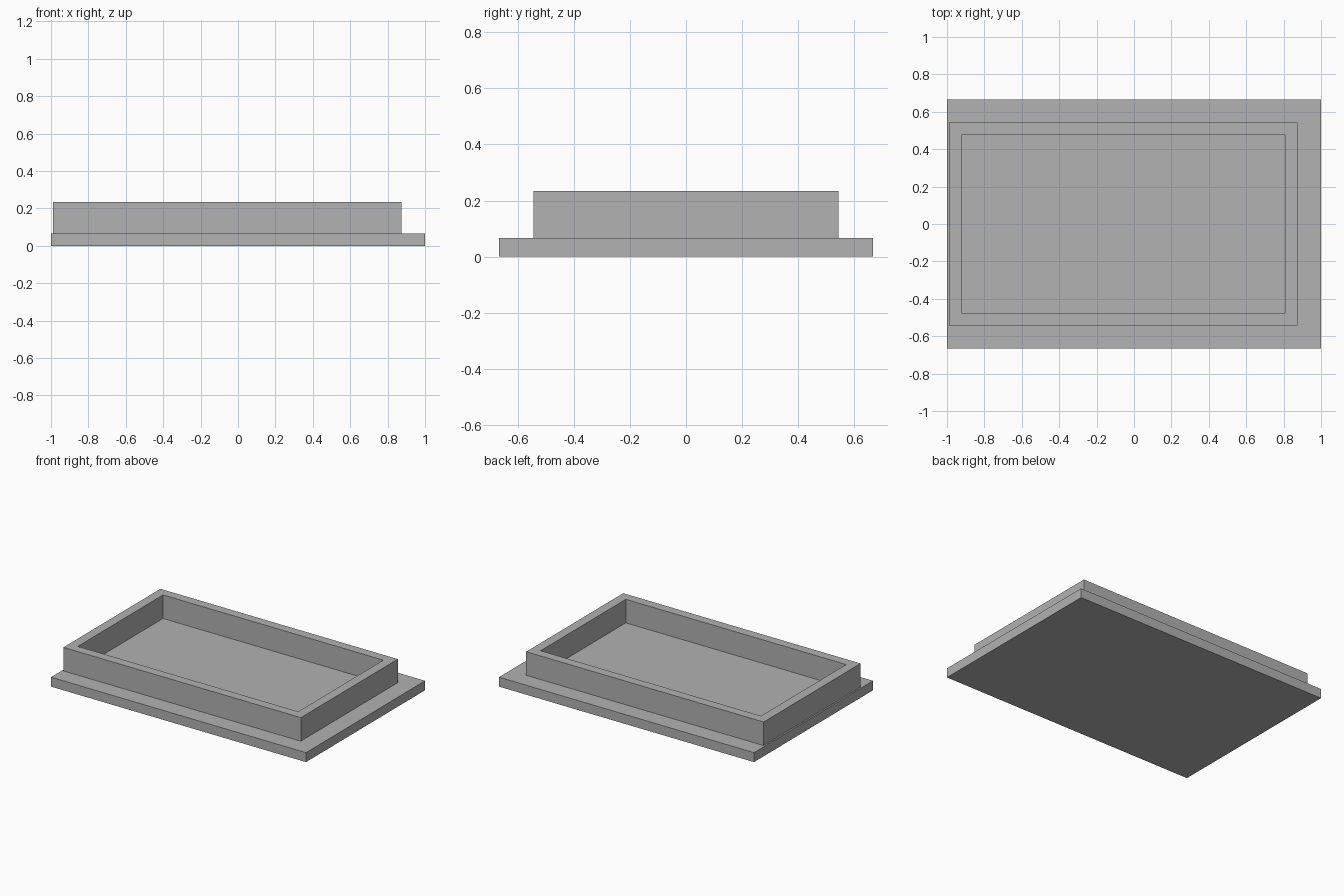
import bpy
import bmesh

default = bpy.data.objects.get("Cube")
if default:
    bpy.data.objects.remove(default, do_unlink=True)

# Single matte grey for the whole model
GREY = (0.445, 0.445, 0.445, 1.0)
grey = bpy.data.materials.new("plain grey")
grey.use_nodes = True
grey.diffuse_color = GREY
grey.node_tree.nodes["Principled BSDF"].inputs["Base Color"].default_value = GREY

SLAB_TOP = 0.067
RIM_TOP = 0.234


def finish(name, bm):
    """Turn a bmesh into a named, coloured object."""
    bmesh.ops.recalc_face_normals(bm, faces=bm.faces)
    mesh = bpy.data.meshes.new(name)
    bm.to_mesh(mesh)
    bm.free()
    mesh.materials.append(grey)
    obj = bpy.data.objects.new(name, mesh)
    bpy.context.collection.objects.link(obj)
    return obj


def rectangle(bm, x0, x1, half_y, z):
    """Four corner vertices of a level rectangle."""
    corners = ((x0, -half_y), (x1, -half_y), (x1, half_y), (x0, half_y))
    return [bm.verts.new((x, y, z)) for x, y in corners]


# Base slab
bm = bmesh.new()
bmesh.ops.create_cube(bm, size=1)
bmesh.ops.scale(bm, vec=(2, 1.333, SLAB_TOP), verts=bm.verts)
bmesh.ops.translate(bm, vec=(0, 0, SLAB_TOP / 2), verts=bm.verts)
finish("base_slab", bm)

# Raised rectangular rim, set towards the right-hand edge of the slab
bm = bmesh.new()
outer = (-0.989, 0.873, 0.543)
inner = (-0.922, 0.806, 0.477)
rings = [rectangle(bm, *outer, SLAB_TOP), rectangle(bm, *outer, RIM_TOP),
         rectangle(bm, *inner, RIM_TOP), rectangle(bm, *inner, SLAB_TOP)]
for ring, following in zip(rings, rings[1:]):
    for i in range(4):
        j = (i + 1) % 4
        bm.faces.new((ring[i], ring[j], following[j], following[i]))
finish("raised_rim", bm)
